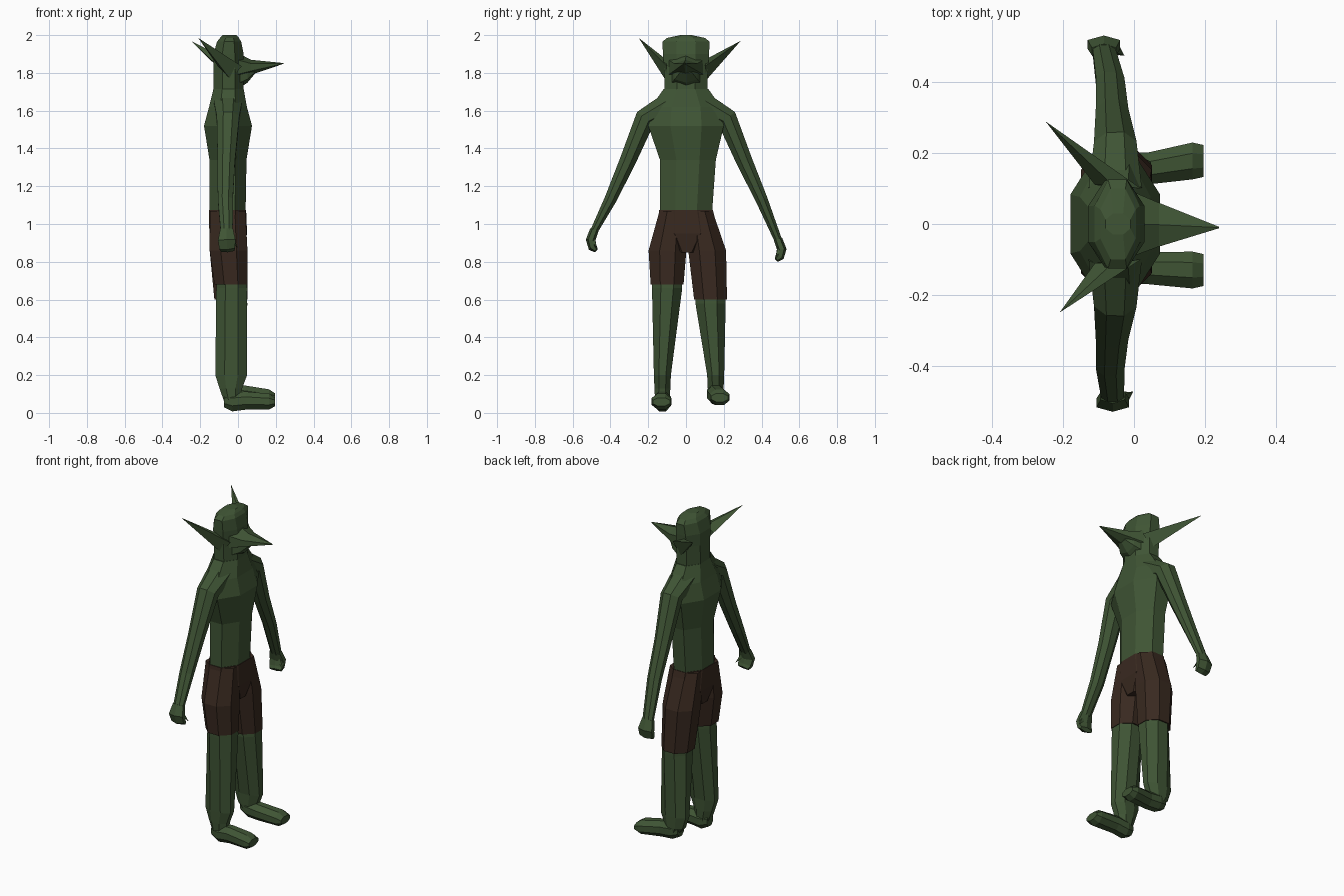
import bpy, bmesh
from math import cos, sin, pi
from mathutils import Vector

if "Cube" in bpy.data.objects:
    bpy.data.objects.remove(bpy.data.objects["Cube"])


def material(name, rgb):
    m = bpy.data.materials.new(name)
    m.diffuse_color = (*rgb, 1)
    m.use_nodes = True
    m.node_tree.nodes["Principled BSDF"].inputs["Base Color"].default_value = m.diffuse_color
    return m


SKIN = material("green_skin", (0.05, 0.09, 0.035))
CLOTH = material("brown_cloth", (0.04, 0.022, 0.014))


def loft(name, rings, ref, mat=SKIN, n=8, axis=None):
    """Flat-faced tube through rings (x, y, z, radius along ref, radius across)."""
    bm = bmesh.new()
    pts = [Vector(r[:3]) for r in rings]
    loops = []
    for i, r in enumerate(rings):
        d = Vector(axis) if axis else pts[min(i + 1, len(pts) - 1)] - pts[max(i - 1, 0)]
        d.normalize()
        u = Vector(ref)
        u = (u - d * u.dot(d)).normalized()
        v = d.cross(u)
        k = 1 / cos(pi / n)
        angles = [2 * pi * (j + 0.5) / n for j in range(n)]
        loops.append([bm.verts.new(pts[i] + k * (u * r[3] * cos(a) + v * r[4] * sin(a))) for a in angles])
    for p, q in zip(loops, loops[1:]):
        for j in range(n):
            bm.faces.new((p[j], p[(j + 1) % n], q[(j + 1) % n], q[j]))
    bm.faces.new(loops[0][::-1])
    bm.faces.new(loops[-1])
    return finish(name, bm, mat)


def spike(name, base, tip, mat=SKIN):
    bm = bmesh.new()
    b = [bm.verts.new(p) for p in base]
    t = bm.verts.new(tip)
    bm.faces.new(b)
    for i in range(len(b)):
        bm.faces.new((b[i], b[(i + 1) % len(b)], t))
    return finish(name, bm, mat)


def finish(name, bm, mat):
    bmesh.ops.recalc_face_normals(bm, faces=bm.faces[:])
    me = bpy.data.meshes.new(name)
    bm.to_mesh(me)
    bm.free()
    me.materials.append(mat)
    ob = bpy.data.objects.new(name, me)
    bpy.context.collection.objects.link(ob)
    return ob


X, Y, Z = (1, 0, 0), (0, 1, 0), (0, 0, 1)

# Torso and head
loft("torso", [(-.055, 0, 1.06, .095, .138), (-.053, .01, 1.34, .098, .148),
               (-.053, 0, 1.52, .127, .2), (-.053, 0, 1.62, .1, .185),
               (-.05, 0, 1.715, .08, .118)], X, axis=Z)
loft("head", [(-.05, 0, 1.69, .08, .113), (-.05, 0, 1.83, .08, .116),
              (-.05, 0, 1.9, .08, .122), (-.047, 0, 1.965, .064, .125),
              (-.045, 0, 1.985, .05, .1), (-.045, 0, 2.0, .035, .03)], X, axis=Z)

# Pointed nose over a small chin
loft("nose", [(.0, 0, 1.83, .09, .065), (.07, -.002, 1.83, .062, .034),
              (.24, -.01, 1.85, .002, .002)], Y, n=6, axis=X)
loft("chin", [(-.02, 0, 1.77, .085, .06), (.05, 0, 1.785, .06, .032),
              (.09, 0, 1.81, .03, .012)], Y, n=6, axis=X)

# Pelvis of the shorts
loft("shorts_pelvis", [(-.055, 0, 1.075, .098, .142), (-.052, .008, .95, .1, .165),
                       (-.05, .005, .85, .08, .06)], X, CLOTH, axis=Z)

for side, s in (("left", 1), ("right", -1)):
    left = s > 0

    # Ear swept back and outward
    tip = (-.25, .29, 1.97) if left else (-.21, -.25, 1.985)
    spike(side + "_ear", [(.02, s * .1, 1.835), (-.06, s * .11, 1.875),
                          (-.11, s * .11, 1.84), (-.04, s * .11, 1.765)], tip)

    # Arm: shoulder, elbow, wrist
    w = Vector((-.085, .49, .91)) if left else Vector((-.06, -.488, .96))
    loft(side + "_arm", [(-.053, s * .09, 1.625, .075, .07), (-.053, s * .215, 1.56, .06, .055),
                         (-.062, s * .31, 1.33, .046, .043),
                         (-.067, s * .4, 1.13, .04, .032),
                         (*w, .032, .02)], X)

    # Curled hand and thumb
    def at(dx, dy, dz):
        return w + Vector((dx, s * dy, dz))
    loft(side + "_hand", [(*at(0, -.003, .01), .034, .02), (*at(0, .017, -.045), .046, .022),
                          (*at(.003, .006, -.085), .042, .02),
                          (*at(.005, -.012, -.1), .036, .011)], X, n=6)
    spike(side + "_thumb", [at(.02, .0, -.01), at(.04, .02, -.04), at(.02, -.01, -.05)],
          at(.058, -.015, -.085))

    # Shorts leg, bare leg and foot
    hip = .112 if left else -.098
    knee = (.13, .6) if left else (-.1, .68)
    ankle = .157 if left else -.125
    rise = .045 if left else 0
    loft(side + "_shorts_leg", [(-.055, s * .07, 1.07, .094, .07), (-.05, hip, .86, .1, .1),
                                (-.037, knee[0], knee[1], .088, .087)], X, CLOTH, axis=Z)
    loft(side + "_leg", [(-.035, knee[0], knee[1] + .05, .08, .08),
                         (-.033, knee[0], knee[1] - .02, .082, .08),
                         (-.036, ankle, .2, .084, .045), (-.038, ankle, .13, .06, .042),
                         (-.03, ankle, .05 + rise, .04, .038)], X, axis=Z)
    toe = .178 if left else -.13
    loft(side + "_foot", [(-.075, ankle, .065 + rise, .03, .035),
                          (-.03, ankle, .058 + rise, .045, .05),
                          (.04, ankle, .065 + rise * .7, .045, .048),
                          (.165, toe, .06 + rise * .5, .052, .042),
                          (.197, toe, .058 + rise * .5, .045, .022)], Y, axis=X)
